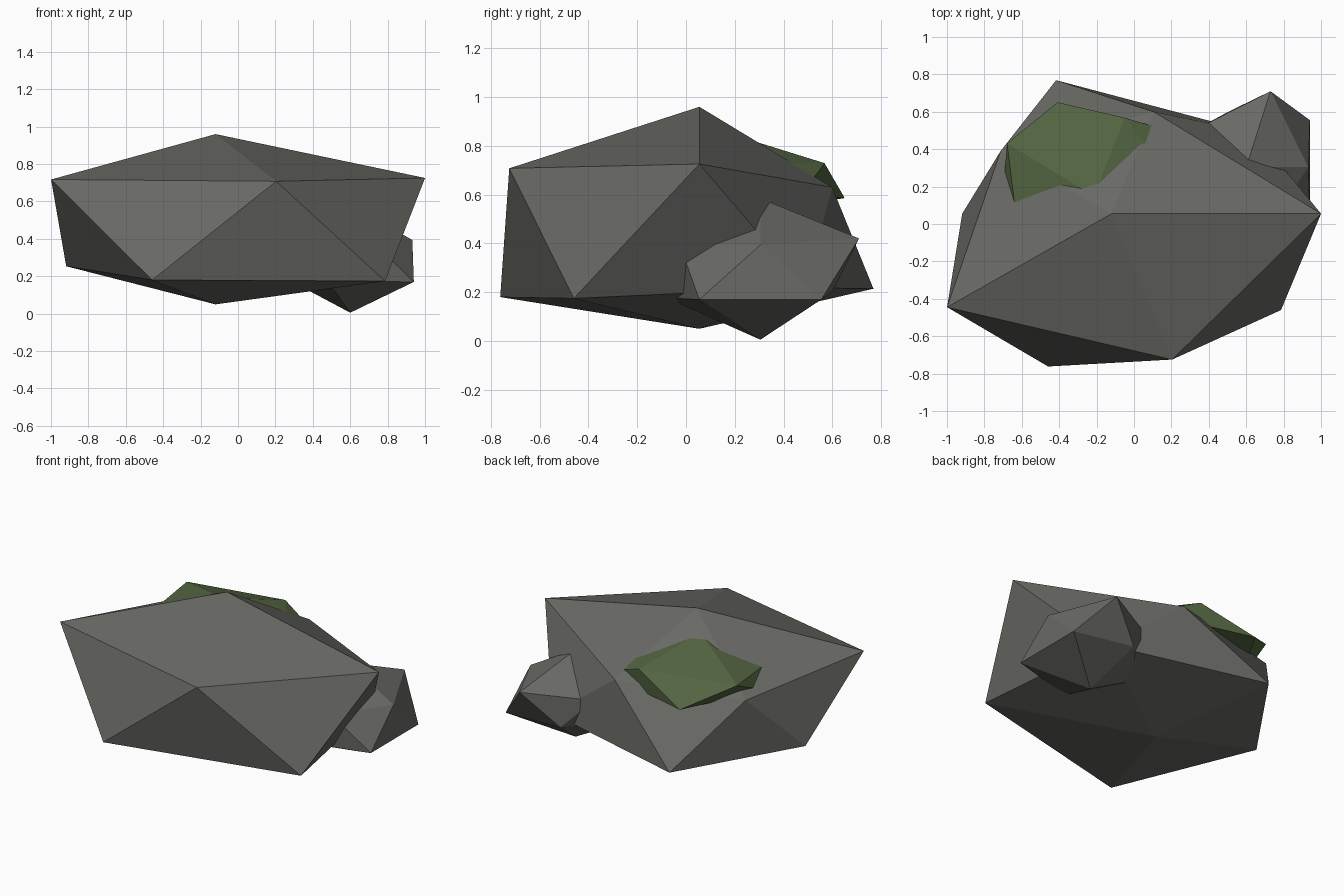
import bpy, bmesh, math

if "Cube" in bpy.data.objects:
    bpy.data.objects.remove(bpy.data.objects["Cube"])


def material(name, rgb):
    m = bpy.data.materials.new(name)
    m.diffuse_color = (*rgb, 1)
    m.use_nodes = True
    m.node_tree.nodes["Principled BSDF"].inputs["Base Color"].default_value = m.diffuse_color
    return m


def rock(name, center, scale, factors, mat):
    """Icosahedron whose corners are pulled in or out along their own direction.
    Factors run: bottom, lower ring, upper ring, top (rings counter-clockwise)."""
    bm = bmesh.new()
    bmesh.ops.create_icosphere(bm, subdivisions=1, radius=1)

    def order(v):
        angle = math.atan2(v.co.y, v.co.x)
        return (round(v.co.z, 2), (angle + 0.1) % math.tau)

    for v, f in zip(sorted(bm.verts, key=order), factors):
        v.co = [c + d * s * f for c, d, s in zip(center, v.co, scale)]
    bmesh.ops.recalc_face_normals(bm, faces=bm.faces)
    mesh = bpy.data.meshes.new(name)
    bm.to_mesh(mesh)
    bm.free()
    mesh.materials.append(mat)
    ob = bpy.data.objects.new(name, mesh)
    bpy.context.collection.objects.link(ob)
    return ob


stone = material("grey_stone", (0.14, 0.14, 0.128))
moss = material("green_moss", (0.085, 0.128, 0.052))

# Main boulder
rock("large_boulder", (-0.12, 0.055, 0.45), (1.24, 0.97, 0.61),
     [0.656, 0.85, 0.865, 0.72, 0.99, 1.01,
      1.01, 0.66, 0.66, 0.98, 0.945, 0.836], stone)

# Small stone leaning on the back right
rock("small_stone", (0.60, 0.305, 0.295), (0.47, 0.476, 0.28),
     [1.035, 1.0, 0.73, 0.83, 0.95, 1.0,
      0.79, 1.0, 0.80, 0.85, 0.82, 1.035], stone)

# Moss cushion sunk into the back left slope
rock("moss_patch", (-0.213, 0.15, 0.664), (0.65, 0.54, 0.16),
     [1.0, 1.10, 1.09, 0.84, 0.9, 0.9,
      0.85, 0.91, 0.99, 0.85, 0.9, 1.22], moss)
